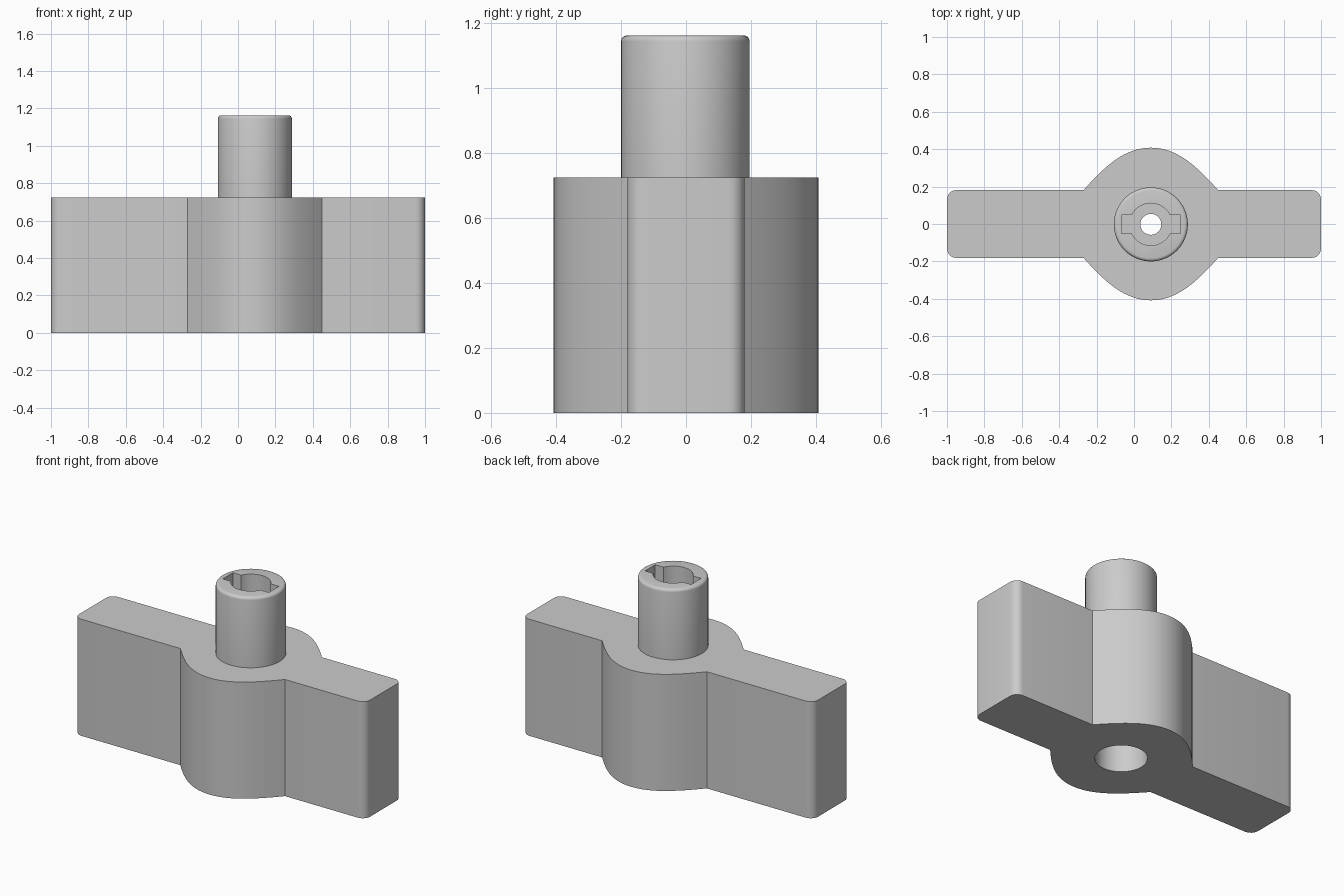
import bpy, bmesh, math
from mathutils import Vector
from mathutils.geometry import interpolate_bezier

if "Cube" in bpy.data.objects:
    bpy.data.objects.remove(bpy.data.objects["Cube"])

CX, CY = 0.09, -0.002       # axis of the hub and post
BODY_TOP, POST_TOP = 0.725, 1.163
ARM = 0.181                 # half thickness of the arms

grey = bpy.data.materials.new("plain_grey")
grey.use_nodes = True
colour = (0.6, 0.6, 0.6, 1)
grey.diffuse_color = colour
grey.node_tree.nodes["Principled BSDF"].inputs["Base Color"].default_value = colour


def prism(name, outline, z0, z1):
    """Extrude a counter-clockwise outline between two heights."""
    bm = bmesh.new()
    base = bm.faces.new([bm.verts.new((x, y, z0)) for x, y in outline])
    moved = bmesh.ops.extrude_face_region(bm, geom=[base])["geom"]
    bmesh.ops.translate(bm, vec=(0, 0, z1 - z0),
                        verts=[v for v in moved if isinstance(v, bmesh.types.BMVert)])
    bmesh.ops.recalc_face_normals(bm, faces=bm.faces)
    mesh = bpy.data.meshes.new(name)
    bm.to_mesh(mesh)
    bm.free()
    mesh.materials.append(grey)
    ob = bpy.data.objects.new(name, mesh)
    bpy.context.collection.objects.link(ob)
    return ob


def arc(cx, cy, r, a0, a1, n):
    return [(cx + r * math.cos(a0 + (a1 - a0) * i / n),
             cy + r * math.sin(a0 + (a1 - a0) * i / n)) for i in range(n + 1)]


def circle(r, n=64):
    return arc(CX, CY, r, 0, math.tau, n)[:-1]


def combine(ob, other, operation):
    mod = ob.modifiers.new(operation.lower(), "BOOLEAN")
    mod.operation, mod.solver, mod.object = operation, "EXACT", other
    bpy.context.view_layer.objects.active = ob
    bpy.ops.object.modifier_apply(modifier=mod.name)
    bpy.data.objects.remove(other)


# Handle: rounded arm ends joined by the bulging hub sides
R = 0.05
quarter = math.pi / 2
bulge = [(p.x, p.y) for p in interpolate_bezier(
    Vector((-0.27, ARM)), Vector((-0.155, 0.31)),
    Vector((-0.05, 0.408)), Vector((CX, 0.408)), 17)]
back = [(2 * CX - x, y) for x, y in bulge] + bulge[-2::-1]
front = [(x, -y) for x, y in reversed(back)]
outline = (arc(1 - R, ARM - R, R, 0, quarter, 6) + back
           + arc(-1 + R, ARM - R, R, quarter, 2 * quarter, 6)
           + arc(-1 + R, R - ARM, R, 2 * quarter, 3 * quarter, 6) + front
           + arc(1 - R, R - ARM, R, 3 * quarter, 4 * quarter, 6))
knob = prism("knob_handle", outline, 0, BODY_TOP)

# Post with a softened top rim
post = prism("post", circle(0.198), BODY_TOP - 0.1, POST_TOP)
bm = bmesh.new()
bm.from_mesh(post.data)
rim = [e for e in bm.edges if all(v.co.z > POST_TOP - 0.001 for v in e.verts)]
bmesh.ops.bevel(bm, geom=rim, offset=0.018, segments=4, profile=0.5, affect="EDGES")
bm.to_mesh(post.data)
bm.free()
combine(knob, post, "UNION")

# Keyed socket: round recess with a slot to either side
SR, SLOT_X, SLOT_Y = 0.113, 0.158, 0.05
a = math.asin(SLOT_Y / SR)
socket = (arc(CX, CY, SR, a, math.pi - a, 24)
          + [(CX - SLOT_X, CY + SLOT_Y), (CX - SLOT_X, CY - SLOT_Y)]
          + arc(CX, CY, SR, math.pi + a, math.tau - a, 24)
          + [(CX + SLOT_X, CY - SLOT_Y), (CX + SLOT_X, CY + SLOT_Y)])
combine(knob, prism("socket_cutter", socket, 0.75, POST_TOP + 0.1), "DIFFERENCE")

# Wide bore from below and the narrow hole through the web
combine(knob, prism("bore_cutter", circle(0.145), -0.1, 0.6), "DIFFERENCE")
combine(knob, prism("hole_cutter", circle(0.056, 32), 0.5, 0.9), "DIFFERENCE")

bpy.ops.object.select_all(action="DESELECT")
knob.select_set(True)
bpy.context.view_layer.objects.active = knob
bpy.ops.object.shade_smooth_by_angle(angle=math.radians(30))
